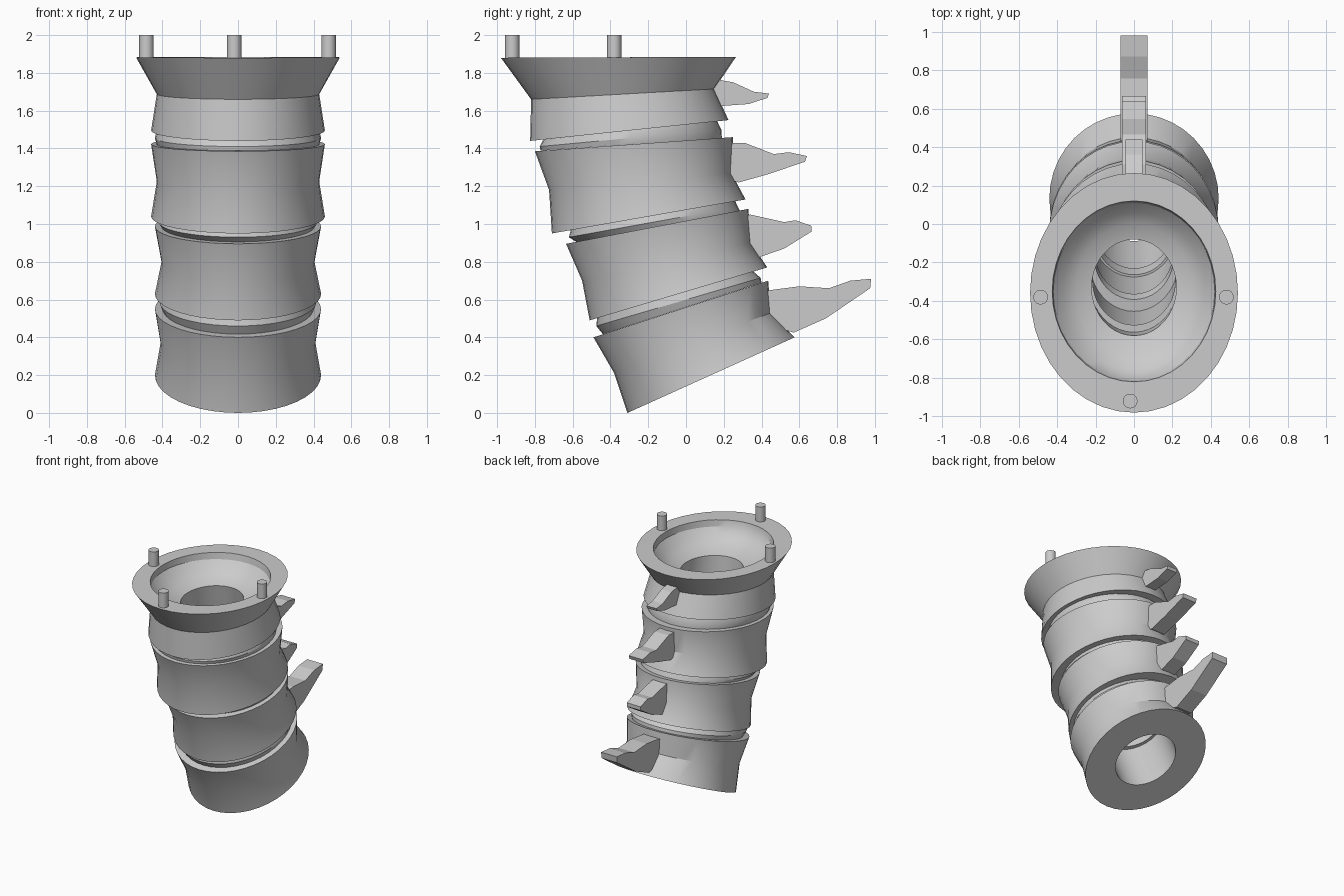
import bpy, bmesh, math
from mathutils import Vector

default_cube = bpy.data.objects.get("Cube")
if default_cube:
    bpy.data.objects.remove(default_cube, do_unlink=True)

SIDES = 40

# Single grey material
grey = bpy.data.materials.new("matte grey")
grey.use_nodes = True
grey.diffuse_color = (0.6, 0.6, 0.6, 1)
shader = next(n for n in grey.node_tree.nodes if n.type == 'BSDF_PRINCIPLED')
shader.inputs["Base Color"].default_value = grey.diffuse_color
shader.inputs["Roughness"].default_value = 0.7


def finish(bm, name, smooth=True):
    """Turn a bmesh into a named, shaded object."""
    bmesh.ops.recalc_face_normals(bm, faces=bm.faces[:])
    mesh = bpy.data.meshes.new(name)
    bm.to_mesh(mesh)
    bm.free()
    mesh.materials.append(grey)
    obj = bpy.data.objects.new(name, mesh)
    bpy.context.collection.objects.link(obj)
    if smooth:
        bpy.ops.object.select_all(action='DESELECT')
        obj.select_set(True)
        bpy.context.view_layer.objects.active = obj
        bpy.ops.object.shade_smooth_by_angle(angle=math.radians(30))
    return obj


def scaled(ring, factor):
    """Shrink a tilted elliptical ring about its own centre."""
    fy, fz, by, bz, width = ring
    cy, cz = (fy + by) / 2, (fz + bz) / 2
    return (cy + (fy - cy) * factor, cz + (fz - cz) * factor,
            cy + (by - cy) * factor, cz + (bz - cz) * factor, width * factor)


def add_ring(bm, ring):
    """Ring = front y, front z, back y, back z, half width in x."""
    fy, fz, by, bz, width = ring
    front, back = Vector((0, fy, fz)), Vector((0, by, bz))
    centre, half = (front + back) / 2, (back - front) / 2
    side = Vector((width, 0, 0))
    turns = [math.tau * i / SIDES for i in range(SIDES)]
    return [bm.verts.new(centre + side * math.cos(t) + half * math.sin(t)) for t in turns]


def hollow_loft(name, outer, inner=None):
    """Closed tube: outer rings upward, then inner rings downward."""
    if inner is None:
        inner = [scaled(outer[-1], 0.5), scaled(outer[0], 0.5)]
    bm = bmesh.new()
    loops = [add_ring(bm, r) for r in list(outer) + list(inner)]
    for a, b in zip(loops, loops[1:] + loops[:1]):
        for i in range(SIDES):
            j = (i + 1) % SIDES
            bm.faces.new((a[i], a[j], b[j], b[i]))
    return finish(bm, name)


def spine(name, profile, half_width, embed=0.1):
    """Flat side profile (y, z) extruded across x and sunk into the body."""
    (y0, z0), (y1, z1) = profile[0], profile[-1]
    points = [(y0 - embed, z0 - 0.03)] + profile + [(y1 - embed, z1 + 0.03)]
    bm = bmesh.new()
    face = bm.faces.new([bm.verts.new((-half_width, y, z)) for y, z in points])
    moved = bmesh.ops.extrude_face_region(bm, geom=[face])["geom"]
    bmesh.ops.translate(bm, vec=(2 * half_width, 0, 0),
                        verts=[v for v in moved if isinstance(v, bmesh.types.BMVert)])
    return finish(bm, name, smooth=False)


# Waisted body segments, bottom to top
hollow_loft("lower_segment", [
    (-0.31, 0.00, 0.575, 0.40, 0.44),
    (-0.38, 0.21, 0.45, 0.53, 0.41),
    (-0.49, 0.40, 0.435, 0.70, 0.44)])
hollow_loft("middle_segment", [
    (-0.51, 0.49, 0.43, 0.77, 0.44),
    (-0.55, 0.70, 0.345, 0.90, 0.405),
    (-0.635, 0.895, 0.33, 1.08, 0.44)])
hollow_loft("upper_segment", [
    (-0.71, 0.95, 0.315, 1.13, 0.46),
    (-0.725, 1.18, 0.24, 1.27, 0.43),
    (-0.80, 1.385, 0.25, 1.46, 0.46)])

# Top segment with flared rim, shallow bowl and bore
neck = (-0.825, 1.44, 0.225, 1.55, 0.46)
hollow_loft("top_cup",
            [neck,
             (-0.82, 1.66, 0.15, 1.715, 0.43),
             (-0.98, 1.88, 0.265, 1.885, 0.54)],
            [(-0.82, 1.88, 0.12, 1.885, 0.425),
             (-0.81, 1.83, 0.11, 1.835, 0.42),
             (-0.76, 1.77, 0.06, 1.78, 0.37),
             (-0.68, 1.725, 0.00, 1.735, 0.30),
             (-0.58, 1.70, -0.08, 1.71, 0.22),
             scaled(neck, 0.5)])

# Cushion discs between the segments
hollow_loft("lower_disc", [
    (-0.44, 0.417, 0.40, 0.69, 0.40),
    (-0.475, 0.46, 0.395, 0.715, 0.415),
    (-0.47, 0.505, 0.355, 0.75, 0.405)])
hollow_loft("middle_disc", [
    (-0.58, 0.905, 0.285, 1.07, 0.405),
    (-0.62, 0.93, 0.275, 1.09, 0.42),
    (-0.61, 0.968, 0.26, 1.123, 0.41)])
hollow_loft("upper_disc", [
    (-0.77, 1.388, 0.19, 1.455, 0.43),
    (-0.775, 1.41, 0.187, 1.50, 0.44),
    (-0.755, 1.447, 0.165, 1.545, 0.43)])

# Rear spines
spine("lower_spine", [(0.445, 0.65), (0.60, 0.67), (0.757, 0.66), (0.87, 0.70),
                      (0.98, 0.71), (0.975, 0.66), (0.74, 0.50), (0.57, 0.425)], 0.07)
spine("middle_spine", [(0.34, 1.05), (0.52, 1.01), (0.58, 1.02), (0.665, 0.99),
                       (0.665, 0.96), (0.52, 0.87), (0.39, 0.825)], 0.062)
spine("upper_spine", [(0.24, 1.43), (0.31, 1.43), (0.465, 1.37), (0.545, 1.38),
                      (0.64, 1.36), (0.63, 1.33), (0.44, 1.265), (0.28, 1.22)], 0.062)
spine("top_spine", [(0.165, 1.765), (0.25, 1.75), (0.36, 1.70), (0.44, 1.69),
                    (0.43, 1.667), (0.33, 1.635), (0.19, 1.625)], 0.045)

# Locating pins on the rim
for name, x, y in (("left_pin", 0.48, -0.38), ("right_pin", -0.485, -0.38),
                   ("front_pin", -0.02, -0.92)):
    bm = bmesh.new()
    bmesh.ops.create_cone(bm, cap_ends=True, segments=24, radius1=0.038,
                          radius2=0.038, depth=0.14)
    bmesh.ops.translate(bm, vec=(x, y, 1.93), verts=bm.verts[:])
    finish(bm, name)
